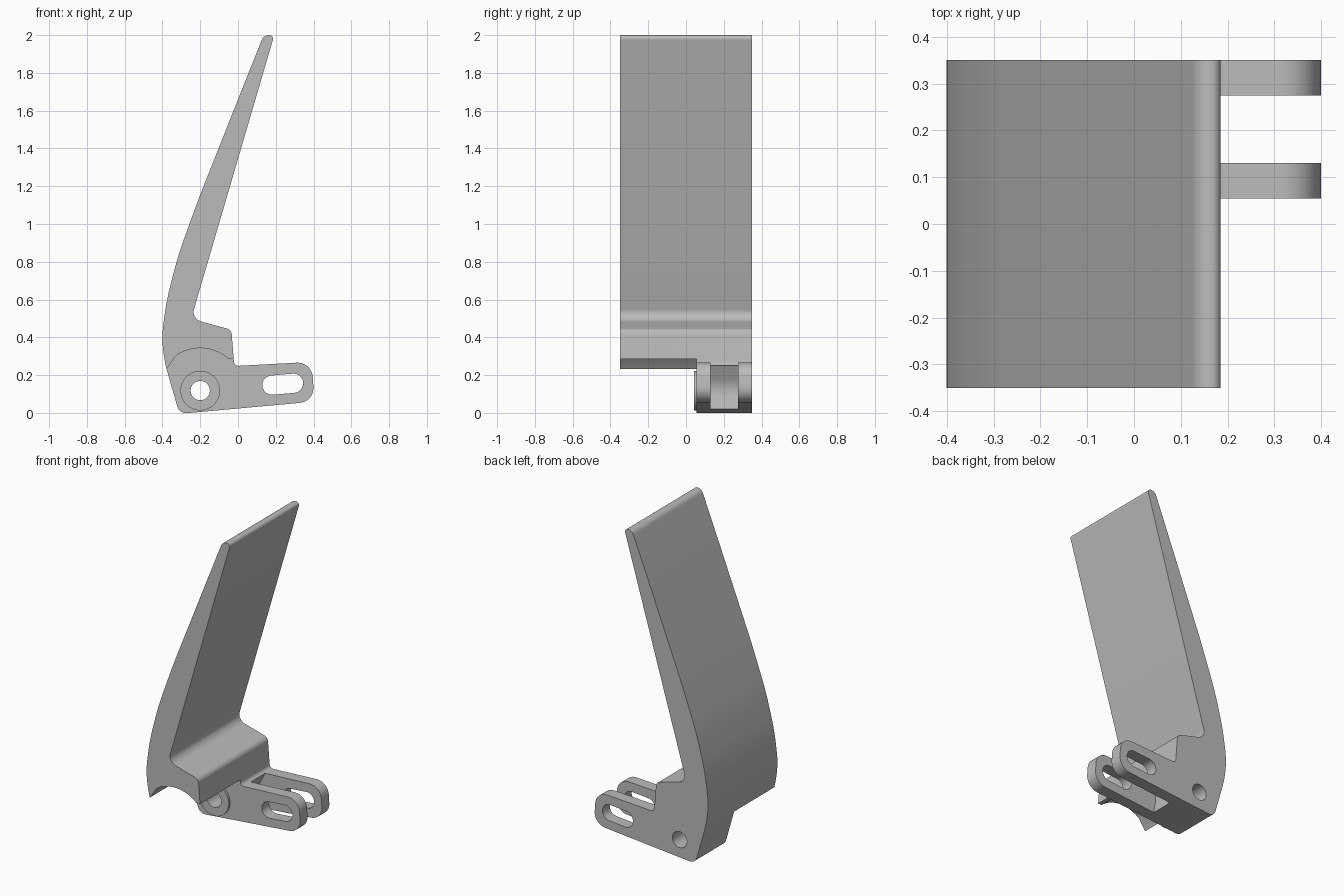
import bpy, bmesh, math
from mathutils import Vector

if "Cube" in bpy.data.objects:
    bpy.data.objects.remove(bpy.data.objects["Cube"], do_unlink=True)

GREY = (0.5, 0.5, 0.5, 1)
mat = bpy.data.materials.new("plain_grey")
mat.use_nodes = True
mat.diffuse_color = GREY
mat.node_tree.nodes["Principled BSDF"].inputs["Base Color"].default_value = GREY

HALF = 0.35
PIVOT = Vector((-0.2, 0.118))


def rounded(corners, steps=10):
    """Turn (x, z, radius) corners into an outline with arc fillets."""
    pts = [Vector(c[:2]) for c in corners]
    out = []
    for i, p in enumerate(pts):
        r = corners[i][2] if len(corners[i]) > 2 else 0
        if not r:
            out.append(p)
            continue
        a, b = pts[i - 1] - p, pts[(i + 1) % len(pts)] - p
        u, v = a.normalized(), b.normalized()
        half = u.angle(v) / 2
        t = min(r / math.tan(half), 0.48 * min(a.length, b.length))
        r = t * math.tan(half)
        c = p + (u + v).normalized() * (r / math.sin(half))
        d0, d1 = (p + u * t - c).normalized(), (p + v * t - c).normalized()
        out += [c + d0.slerp(d1, k / steps) * r for k in range(steps + 1)]
    return out


def arc(centre, radius, start, end, steps):
    angles = [math.radians(start + (end - start) * k / steps) for k in range(steps + 1)]
    return [centre + Vector((math.cos(a), math.sin(a))) * radius for a in angles]


def prism(name, outline, y0, y1):
    """Extrude an xz outline along y."""
    bm = bmesh.new()
    face = bm.faces.new([bm.verts.new((p[0], y0, p[1])) for p in outline])
    ext = bmesh.ops.extrude_face_region(bm, geom=[face])
    moved = [g for g in ext["geom"] if isinstance(g, bmesh.types.BMVert)]
    bmesh.ops.translate(bm, verts=moved, vec=(0, y1 - y0, 0))
    bmesh.ops.recalc_face_normals(bm, faces=bm.faces)
    mesh = bpy.data.meshes.new(name)
    bm.to_mesh(mesh)
    bm.free()
    mesh.materials.append(mat)
    ob = bpy.data.objects.new(name, mesh)
    bpy.context.collection.objects.link(ob)
    return ob


def combine(target, tool, operation):
    """Apply a boolean and discard the tool."""
    mod = target.modifiers.new(tool.name, "BOOLEAN")
    mod.operation, mod.solver, mod.object = operation, "EXACT", tool
    bpy.ops.object.select_all(action="DESELECT")
    bpy.context.view_layer.objects.active = target
    target.select_set(True)
    bpy.ops.object.modifier_apply(modifier=mod.name)
    bpy.data.objects.remove(tool, do_unlink=True)


# Whole side profile: blade, step and pivot bracket
profile = rounded([
    (-0.31, -0.005, 0.05), (0.405, 0.06, 0.08), (0.39, 0.27, 0.08),
    (-0.02, 0.248, 0.025), (-0.035, 0.44, 0.035), (-0.212, 0.488, 0.06),
    (-0.24, 0.525, 0.06), (0.192, 2.0, 0.025), (0.136, 2.0, 0.05),
    (0, 1.66, 2), (-0.21, 1.13, 2), (-0.315, 0.84, 2), (-0.378, 0.6, 2),
    (-0.404, 0.4, 2), (-0.389, 0.27, 2), (-0.352, 0.14, 2),
])
lever = prism("blade_lever", profile, -HALF, HALF)

# Clearance under the front part of the blade, arched around the pivot
under = rounded([(-0.6, -0.2), (-0.6, 0.288), (-0.352, 0.288, 0.05)])
under += arc(PIVOT, 0.225, 125, 48, 20)
under += [Vector((0.6, 0.28)), Vector((0.6, -0.2))]
combine(lever, prism("under_cutter", under, -0.5, 0.055), "DIFFERENCE")

# Gap between the two arms, with a hollow end wall
gap = rounded([(0.6, -0.1), (0.6, 0.5), (0.005, 0.5), (0.005, 0.26),
               (-0.06, 0.135, 0.15), (-0.02, -0.1)])
combine(lever, prism("gap_cutter", gap, 0.13, 0.275), "DIFFERENCE")

# Raised boss around the pivot, then the pivot hole
boss = prism("pivot_boss", arc(PIVOT, 0.105, 0, 352.5, 47), 0.043, 0.09)
combine(lever, boss, "UNION")
hole = prism("hole_cutter", arc(PIVOT, 0.051, 0, 348.75, 31), -0.5, 0.5)
combine(lever, hole, "DIFFERENCE")

# Slightly tilted adjustment slots through both arms
slot = arc(Vector((0.18, 0.147)), 0.051, 95, 275, 16)
slot += arc(Vector((0.294, 0.157)), 0.051, -85, 95, 16)
combine(lever, prism("slot_cutter", slot, 0, 0.5), "DIFFERENCE")

bpy.ops.object.select_all(action="DESELECT")
lever.select_set(True)
bpy.context.view_layer.objects.active = lever
bpy.ops.object.shade_smooth_by_angle(angle=math.radians(30))
